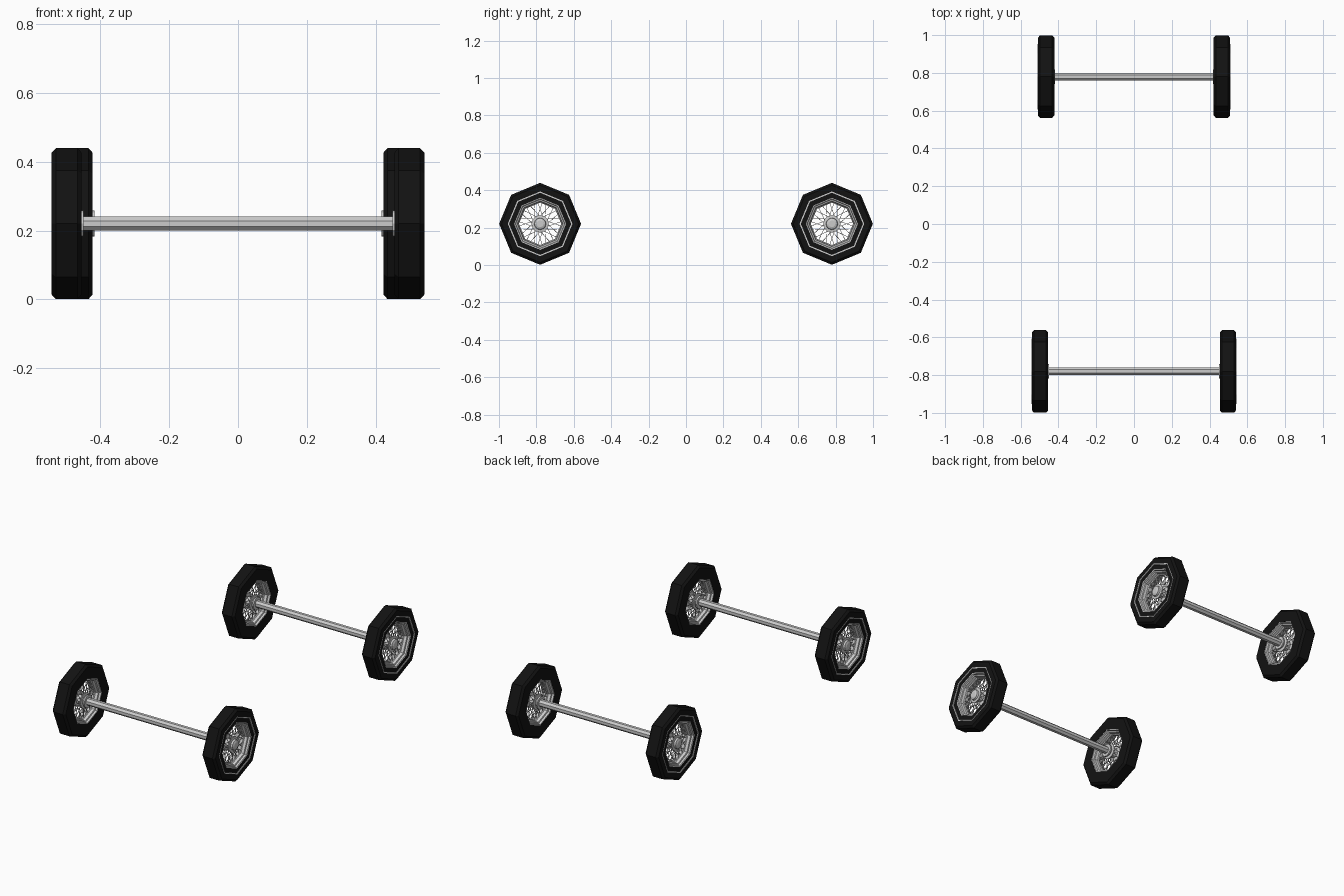
import bpy, bmesh
from math import sin, cos, pi, radians
from mathutils import Vector

if "Cube" in bpy.data.objects:
    bpy.data.objects.remove(bpy.data.objects["Cube"])

R, Y = 0.22, 0.78          # wheel radius / axle height, axle distance from centre


def material(name, col):
    m = bpy.data.materials.new(name)
    m.diffuse_color = (*col, 1)
    m.use_nodes = True
    m.node_tree.nodes["Principled BSDF"].inputs["Base Color"].default_value = m.diffuse_color
    return m


black = material("rubber", (0.006, 0.006, 0.006))


def finish(bm, name, mat=None):
    bmesh.ops.recalc_face_normals(bm, faces=bm.faces)
    me = bpy.data.meshes.new(name)
    bm.to_mesh(me)
    bm.free()
    ob = bpy.data.objects.new(name, me)
    bpy.context.collection.objects.link(ob)
    if mat:
        me.materials.append(mat)
    return ob


def lathe(name, profile, place, n=8, closed=True, mat=None):
    """Spin (t, r) points around the x axis; closed loop or capped ends."""
    bm = bmesh.new()
    rings = [[bm.verts.new(place(t, r, 2 * pi * k / n)) for k in range(n)]
             for t, r in profile]
    m = len(rings)
    for i in range(m if closed else m - 1):
        a, b = rings[i], rings[(i + 1) % m]
        for k in range(n):
            j = (k + 1) % n
            bm.faces.new((a[k], a[j], b[j], b[k]))
    if not closed:
        bm.faces.new(rings[0])
        bm.faces.new(rings[-1])
    return finish(bm, name, mat)


def rod(bm, a, b, r, n=4):
    d = (b - a).normalized()
    u = d.orthogonal().normalized()
    v = d.cross(u)
    off = [(u * cos(2 * pi * k / n) + v * sin(2 * pi * k / n)) * r for k in range(n)]
    p = [bm.verts.new(a + o) for o in off]
    q = [bm.verts.new(b + o) for o in off]
    for k in range(n):
        j = (k + 1) % n
        bm.faces.new((p[k], p[j], q[j], q[k]))


def octagon(r, a):
    """Distance to the side of an eight-sided ring at angle a."""
    return r * cos(pi / 8) / cos(a % (pi / 4) - pi / 8)


# t runs from the inner wheel face (0) to the outer face (0.087)
TIRE = [(0, 0.138), (0, 0.206), (0.012, 0.219), (0.075, 0.219), (0.087, 0.206),
        (0.087, 0.174), (0.083, 0.165), (0.083, 0.138)]
STRIPE = [(0.082, 0.173), (0.088, 0.173), (0.088, 0.166), (0.082, 0.166)]
RIM = [(0.001, 0.139), (0.001, 0.133), (0.012, 0.13), (0.014, 0.122), (0.03, 0.119),
       (0.034, 0.113), (0.05, 0.113), (0.054, 0.119), (0.070, 0.122), (0.072, 0.13),
       (0.082, 0.133), (0.084, 0.139)]
HUB = [(-0.005, 0.038), (0.004, 0.038), (0.006, 0.028), (0.014, 0.028), (0.015, 0.046),
       (0.020, 0.046), (0.022, 0.028), (0.056, 0.028), (0.058, 0.046), (0.063, 0.046),
       (0.065, 0.032), (0.076, 0.030), (0.081, 0.018)]


def wheel(label, side, y, x_in):
    def place(t, r, a):
        return Vector((side * (x_in + t), y + r * cos(a), R + r * sin(a)))

    lathe(label + "_tire", TIRE, place, mat=black)
    lathe(label + "_sidewall_stripe", STRIPE, place)
    lathe(label + "_rim", RIM, place)
    lathe(label + "_hub", HUB, place, n=12, closed=False)

    # crossed wire spokes in an inner and an outer layer
    bm = bmesh.new()
    count = 32
    for t_hub, t_rim, r_rim in ((0.0175, 0.034, 0.114), (0.0605, 0.05, 0.114)):
        for k in range(count):
            a = 2 * pi * (k + 0.5) / count
            lean = radians(24) * (1 if k % 2 else -1)
            rod(bm, place(t_hub, 0.043, a + lean),
                place(t_rim, octagon(r_rim, a), a), 0.0017)
    finish(bm, label + "_spokes")


# two axles with a wheel at each end; the front track is a little wider
for end, y, x_in in (("front", -Y, 0.454), ("rear", Y, 0.422)):
    lathe(end + "_axle", [(-x_in - 0.01, 0.022), (x_in + 0.01, 0.022)],
          lambda t, r, a: Vector((t, y + r * cos(a + pi / 8), R + r * sin(a + pi / 8))),
          n=8, closed=False)
    for side, word in ((-1, "left"), (1, "right")):
        wheel(f"{end}_{word}", side, y, x_in)
